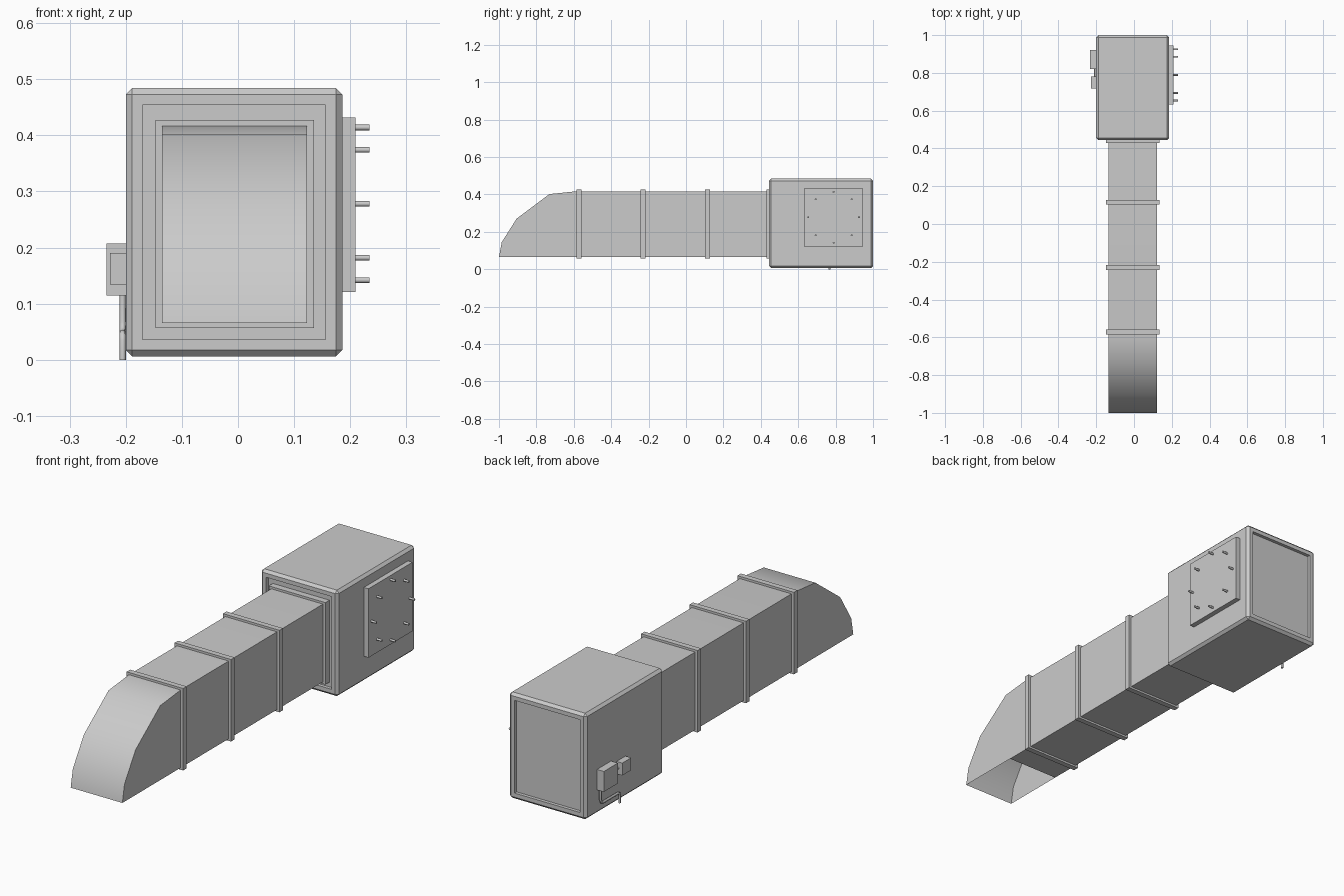
import bpy, bmesh, math
from mathutils import Vector, Matrix

if "Cube" in bpy.data.objects:
    bpy.data.objects.remove(bpy.data.objects["Cube"])


def make_object(name, bm, smooth=None):
    bmesh.ops.recalc_face_normals(bm, faces=bm.faces)
    mesh = bpy.data.meshes.new(name)
    bm.to_mesh(mesh)
    bm.free()
    ob = bpy.data.objects.new(name, mesh)
    bpy.context.collection.objects.link(ob)
    if smooth:
        bpy.ops.object.select_all(action='DESELECT')
        ob.select_set(True)
        bpy.context.view_layer.objects.active = ob
        bpy.ops.object.shade_smooth_by_angle(angle=math.radians(smooth))
    return ob


def box_bm(lo, hi):
    bm = bmesh.new()
    lo, hi = Vector(lo), Vector(hi)
    size = hi - lo
    bmesh.ops.create_cube(bm, size=1, matrix=Matrix.Translation((lo + hi) / 2) @ Matrix.Diagonal((*size, 1)))
    return bm


def box(name, lo, hi):
    return make_object(name, box_bm(lo, hi))


def rod(name, center, radius, length, axis):
    bm = bmesh.new()
    turn = Vector((0, 0, 1)).rotation_difference(Vector(axis)).to_matrix().to_4x4()
    bmesh.ops.create_cone(bm, cap_ends=True, segments=12, radius1=radius, radius2=radius,
                          depth=length, matrix=Matrix.Translation(center) @ turn)
    return make_object(name, bm, 40)


def ring_band(name, y0, y1):
    # rectangular collar wrapped around the duct
    bm = bmesh.new()
    def loop(x0, x1, z0, z1, y):
        return [bm.verts.new((x, y, z)) for x, z in ((x0, z0), (x1, z0), (x1, z1), (x0, z1))]
    outer, inner = (-0.147, 0.135, 0.057, 0.427), (DX0, DX1, DZ0, DZ1)
    loops = [loop(*outer, y0), loop(*outer, y1), loop(*inner, y1), loop(*inner, y0)]
    for a in range(4):
        p, q = loops[a], loops[(a + 1) % 4]
        for i in range(4):
            j = (i + 1) % 4
            bm.faces.new((p[i], p[j], q[j], q[i]))
    return make_object(name, bm)


DX0, DX1, DZ0, DZ1 = -0.135, 0.123, 0.066, 0.417

# Fan housing: chamfered box with recessed front and back panels
bm = box_bm((-0.200, 0.444, 0.006), (0.186, 1.0, 0.484))
bmesh.ops.bevel(bm, geom=bm.edges[:], offset=0.0115, segments=1, affect='EDGES')
bm.normal_update()
for face in [f for f in bm.faces if abs(f.normal.y) > 0.99]:
    inward = -face.normal.copy() * 0.015
    bmesh.ops.inset_individual(bm, faces=[face], thickness=0.026)
    ext = bmesh.ops.extrude_face_region(bm, geom=[face])
    bmesh.ops.translate(bm, vec=inward, verts=[g for g in ext["geom"] if isinstance(g, bmesh.types.BMVert)])
    if face.is_valid:
        bmesh.ops.delete(bm, geom=[face], context='FACES_ONLY')
make_object("fan_housing", bm)

# Duct with curved hood, open at the underside of the hood
profile = [(-0.70, DZ0), (0.459, DZ0), (0.459, DZ1), (-0.585, DZ1), (-0.73, 0.402),
           (-0.906, 0.27), (-0.985, 0.145), (-1.0, DZ0)]
bm = bmesh.new()
left = [bm.verts.new((DX0, y, z)) for y, z in profile]
right = [bm.verts.new((DX1, y, z)) for y, z in profile]
bm.faces.new(left)
bm.faces.new(right)
for i in range(len(profile) - 1):
    if i != 1:
        bm.faces.new((left[i], left[i + 1], right[i + 1], right[i]))
make_object("duct_with_hood", bm, 40)

# Joint bands along the duct and the flange at the housing
for i, y in enumerate((-0.572, -0.230, 0.115)):
    ring_band(f"duct_band_{i + 1}", y - 0.0125, y + 0.0125)
ring_band("housing_flange", 0.430, 0.459)

# Access plate with a circle of eight studs
box("access_plate", (0.184, 0.632, 0.121), (0.209, 0.946, 0.432))
for i in range(8):
    a = i * math.pi / 4
    rod(f"plate_stud_{i + 1}", (0.219, 0.789 + 0.136 * math.cos(a), 0.278 + 0.136 * math.sin(a)),
        0.005, 0.030, (1, 0, 0))

# Electrical boxes and the link between them
box("junction_box", (-0.234, 0.820, 0.115), (-0.198, 0.920, 0.207))
box("switch_box", (-0.228, 0.717, 0.134), (-0.198, 0.780, 0.190))
rod("box_link", (-0.206, 0.800, 0.162), 0.0055, 0.044, (0, 1, 0))

# Cable conduit: down, forward, then down again with rounded bends
path = [(0.903, 0.118), (0.903, 0.066), (0.898, 0.053), (0.885, 0.048),
        (0.780, 0.048), (0.770, 0.044), (0.767, 0.034), (0.767, 0.0)]
curve = bpy.data.curves.new("cable_conduit", 'CURVE')
curve.dimensions = '3D'
curve.bevel_depth = 0.0055
curve.bevel_resolution = 2
curve.use_fill_caps = True
spline = curve.splines.new('POLY')
spline.points.add(len(path) - 1)
for p, (y, z) in zip(spline.points, path):
    p.co = (-0.2055, y, z, 1)
bpy.context.collection.objects.link(bpy.data.objects.new("cable_conduit", curve))
